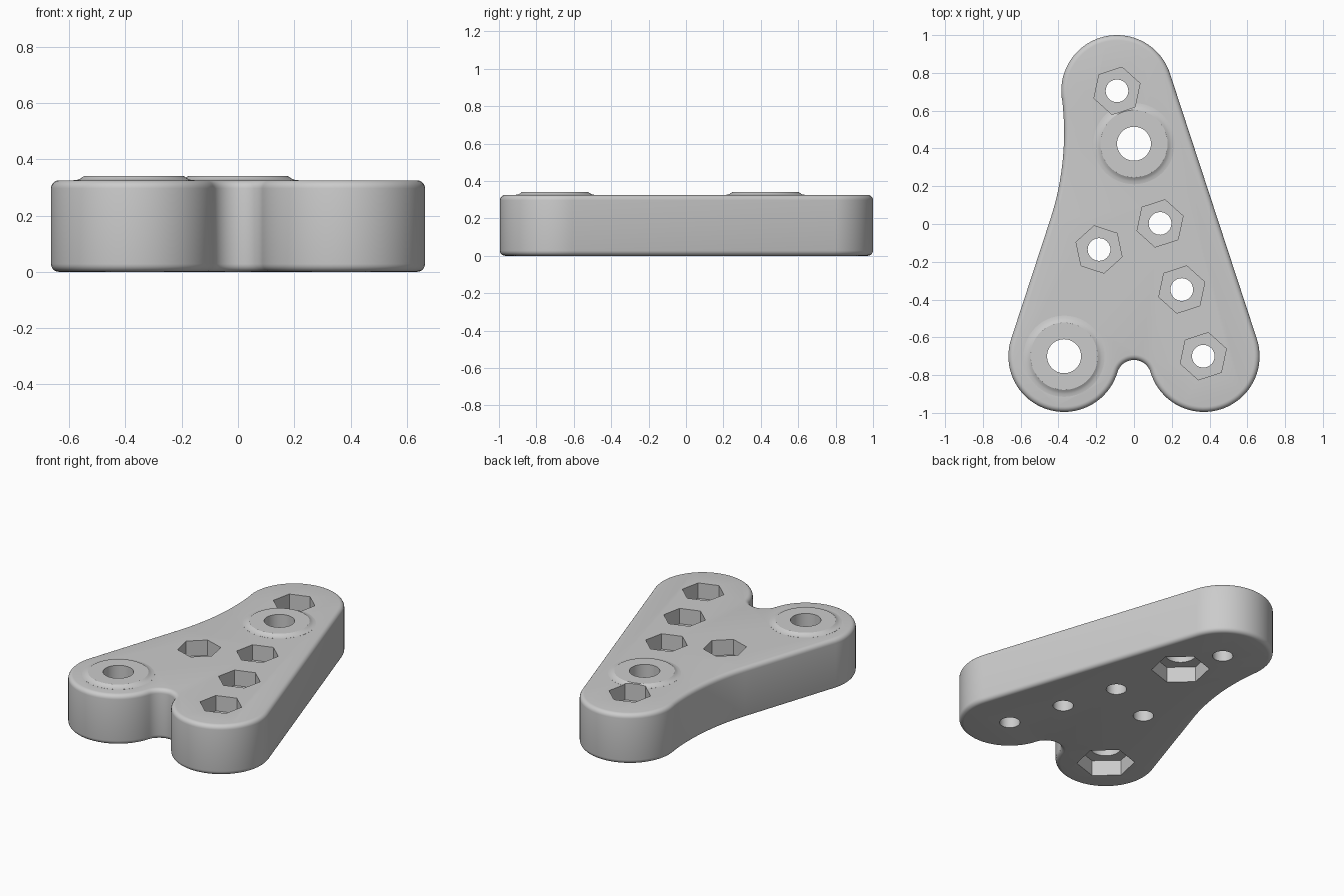
import bpy, bmesh, math
from mathutils import Vector

old = bpy.data.objects.get("Cube")
if old:
    bpy.data.objects.remove(old, do_unlink=True)

HEIGHT, LOBE, ROUND = 0.325, 0.295, 0.028
HEX_TILT = math.radians(18)

grey = bpy.data.materials.new("plain_grey")
grey.use_nodes = True
colour = (0.6, 0.6, 0.6, 1)
grey.diffuse_color = colour
grey.node_tree.nodes["Principled BSDF"].inputs["Base Color"].default_value = colour


def make_object(name, bm):
    bmesh.ops.recalc_face_normals(bm, faces=bm.faces)
    mesh = bpy.data.meshes.new(name)
    bm.to_mesh(mesh)
    bm.free()
    mesh.materials.append(grey)
    obj = bpy.data.objects.new(name, mesh)
    bpy.context.collection.objects.link(obj)
    return obj


def skin(name, rings):
    """Closed solid through a stack of matching rings."""
    bm = bmesh.new()
    loops = [[bm.verts.new(p) for p in ring] for ring in rings]
    for a, b in zip(loops, loops[1:]):
        for i in range(len(a)):
            j = (i + 1) % len(a)
            bm.faces.new((a[i], a[j], b[j], b[i]))
    bm.faces.new(loops[0][::-1])
    bm.faces.new(loops[-1])
    return make_object(name, bm)


def circle(centre, radius, z, sides=64, turn=0.0):
    return [Vector((centre[0] + radius * math.cos(turn + math.tau * i / sides),
                    centre[1] + radius * math.sin(turn + math.tau * i / sides), z))
            for i in range(sides)]


def prism(name, centre, radius, z0, z1, sides=64, turn=0.0):
    return skin(name, [circle(centre, radius, z, sides, turn) for z in (z0, z1)])


def combine(target, tool, operation):
    mod = target.modifiers.new("cut", "BOOLEAN")
    mod.operation, mod.solver, mod.object = operation, "EXACT", tool
    tool.hide_render = True
    bpy.context.view_layer.update()
    graph = bpy.context.evaluated_depsgraph_get()
    result = bpy.data.meshes.new_from_object(target.evaluated_get(graph))
    target.modifiers.clear()
    target.data = result
    bpy.data.objects.remove(tool, do_unlink=True)


# Outline: arcs as centre, radius, start and end angle; negative radius = hollow
top, left, right = Vector((-0.09, 0.705)), Vector((-0.37, -0.70)), Vector((0.37, -0.70))
notch, notch_r = Vector((0, -0.811)), 0.0914
waist, waist_r = Vector((-1.85, 0.484)), 1.48


def angle(a, b):
    return math.atan2(b.y - a.y, b.x - a.x)


to_waist = angle(top, waist) % math.tau
to_notch = angle(left, notch) % math.tau
right_to_notch = angle(right, notch) - math.tau if angle(right, notch) > 0 else angle(right, notch)
side = HEX_TILT
arcs = [
    (right, LOBE, right_to_notch, side, 40),
    (top, LOBE, side, to_waist, 44),
    (waist, -waist_r, to_waist - math.pi, -side, 16),
    (left, LOBE, math.pi - side, to_notch, 40),
    (notch, -notch_r, to_notch - math.pi, right_to_notch + math.pi - math.tau, 24),
]


def outline(inset, z):
    points = []
    for centre, radius, start, end, steps in arcs:
        r = abs(radius - inset)
        if centre is notch:
            start, end = start % math.tau, end % math.tau
        for i in range(steps + 1):
            t = start + (end - start) * i / steps
            points.append(Vector((centre.x + r * math.cos(t), centre.y + r * math.sin(t), z)))
    return points


# Plate with rounded upper and lower rims
quarter = [math.pi / 2 * i / 5 for i in range(6)]
rims = [(ROUND * (1 - math.sin(t)), ROUND * (1 - math.cos(t))) for t in quarter]
levels = rims + [(d, HEIGHT - z) for d, z in reversed(rims)]
plate = skin("bracket_plate", [outline(d, z) for d, z in levels])

# Raised bosses with flared skirts, bored through, nut pockets underneath
bosses = [(0, 0.425), (-0.37, -0.70)]
skirt = [(0.215, 0.3), (0.215, HEIGHT + 0.0005), (0.20, 0.3275), (0.188, 0.333), (0.178, 0.34)]
for spot in bosses:
    combine(plate, skin("boss", [circle(spot, r, z) for r, z in skirt]), "UNION")
for spot in bosses:
    combine(plate, prism("bore", spot, 0.09, -0.1, 0.5, 48), "DIFFERENCE")
    combine(plate, prism("lower_pocket", spot, 0.17, -0.1, 0.1, 6, HEX_TILT), "DIFFERENCE")

# Small bolt holes with nut pockets on top
bolts = [((-0.09, 0.705), 1), ((0.138, 0.003), 1), ((0.253, -0.347), 1),
         ((0.367, -0.70), 1), ((-0.185, -0.135), -1)]
for spot, sign in bolts:
    combine(plate, prism("bolt_hole", spot, 0.06, -0.1, 0.5, 40), "DIFFERENCE")
    combine(plate, prism("upper_pocket", spot, 0.128, HEIGHT - 0.1, 0.5, 6, sign * HEX_TILT),
            "DIFFERENCE")

# Smooth curves, crisp edges
bpy.ops.object.select_all(action="DESELECT")
plate.select_set(True)
bpy.context.view_layer.objects.active = plate
bpy.ops.object.shade_smooth_by_angle(angle=math.radians(30))
